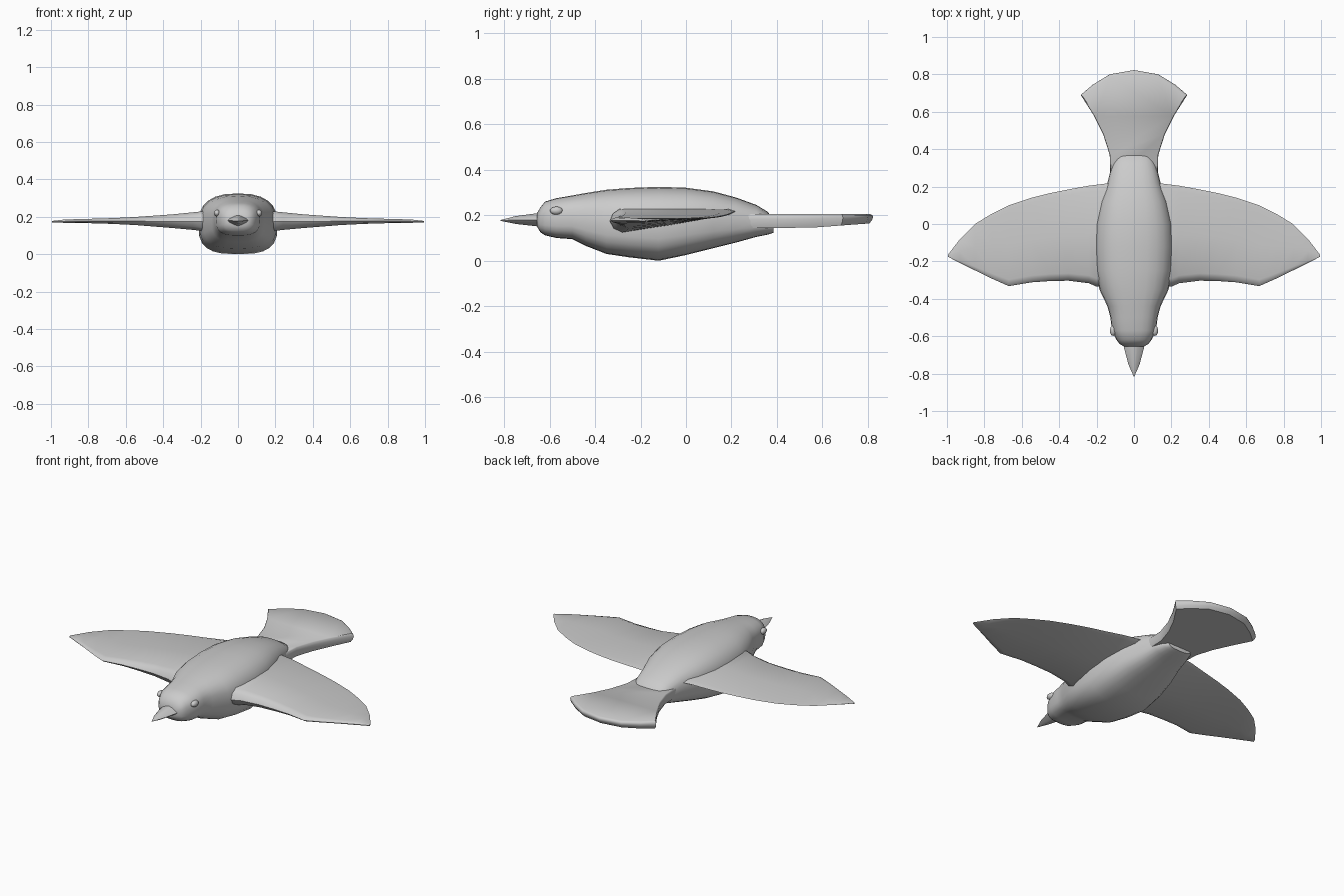
import bpy, bmesh, math
from mathutils import Vector

if "Cube" in bpy.data.objects:
    bpy.data.objects.remove(bpy.data.objects["Cube"])


def loft(name, rings, angle=40):
    """Skin a list of equal-length closed point rings and cap both ends."""
    bm = bmesh.new()
    rows = [[bm.verts.new(p) for p in r] for r in rings]
    n = len(rows[0])
    for a, b in zip(rows, rows[1:]):
        for i in range(n):
            j = (i + 1) % n
            bm.faces.new((a[i], a[j], b[j], b[i]))
    bm.faces.new(rows[0][::-1])
    bm.faces.new(rows[-1])
    bmesh.ops.recalc_face_normals(bm, faces=bm.faces)
    me = bpy.data.meshes.new(name)
    bm.to_mesh(me)
    bm.free()
    ob = bpy.data.objects.new(name, me)
    bpy.context.collection.objects.link(ob)
    smooth(ob, angle)
    return ob


def smooth(ob, angle):
    bpy.ops.object.select_all(action='DESELECT')
    ob.select_set(True)
    bpy.context.view_layer.objects.active = ob
    bpy.ops.object.shade_smooth_by_angle(angle=math.radians(angle))


def mirror(ob):
    ob.modifiers.new("mirror", 'MIRROR')


def oval(y, hw, zb, zt, n_top, n_bot, sides):
    """Boxy oval cross-section in the xz plane."""
    zc, h = (zb + zt) / 2, (zt - zb) / 2
    pts = []
    for i in range(sides):
        a = 2 * math.pi * i / sides
        c, s = math.cos(a), math.sin(a)
        e = 2 / (n_top if s >= 0 else n_bot)
        pts.append((hw * math.copysign(abs(c) ** e, c), y,
                    zc + h * math.copysign(abs(s) ** e, s)))
    return pts


# Body and head: y, half width, bottom, top
body = [(-.655, .055, .15, .21), (-.64, .078, .125, .235), (-.62, .093, .112, .26),
        (-.57, .118, .10, .275), (-.50, .126, .095, .287), (-.44, .142, .065, .298),
        (-.35, .185, .03, .312), (-.25, .205, .015, .32), (-.12, .212, 0, .325),
        (0, .205, .025, .321), (.12, .178, .055, .305), (.22, .142, .08, .278),
        (.31, .12, .105, .245), (.36, .10, .115, .215), (.385, .075, .123, .18)]
loft("body", [oval(*s, 2.5, 3, 24) for s in body])

# Beak: diamond section tapering to a point
beak = [(-.63, .058, .148, .212), (-.66, .054, .152, .208), (-.75, .03, .162, .196),
        (-.815, .002, .175, .179)]
loft("beak", [oval(*s, 1.3, 1.3, 12) for s in beak])

# Eyes
bpy.ops.mesh.primitive_uv_sphere_add(segments=16, ring_count=10, radius=1)
eye = bpy.context.object
eye.name = "eyes"
for v in eye.data.vertices:
    v.co = Vector((.112 + v.co.x * .017, -.57 + v.co.y * .028, .22 + v.co.z * .018))
smooth(eye, 60)
mirror(eye)

# Wings: x, leading y, trailing y, bottom, top
wing = [(.08, -.33, .225, .115, .232), (.2, -.335, .21, .125, .228),
        (.24, -.317, .205, .13, .224), (.35, -.303, .185, .14, .213),
        (.45, -.305, .165, .148, .206), (.55, -.312, .14, .156, .199),
        (.67, -.332, .10, .162, .193), (.76, -.292, .055, .165, .19),
        (.85, -.248, 0, .167, .188), (.93, -.209, -.08, .168, .185),
        (.995, -.175, -.165, .17, .178)]
foil = [(0, .48), (.025, .8), (.08, 1), (.5, 1), (.94, .98), (1, .88),
        (.95, .74), (.5, .32), (.1, 0), (.03, .18)]
mirror(loft("wings", [[(x, a + (b - a) * t, zb + (zt - zb) * f) for t, f in foil]
                      for x, a, b, zb, zt in wing]))

# Tail: fan outline with a rounded rim
half = [(.125, .22), (.13, .37), (.165, .48), (.215, .58), (.285, .69),
        (.22, .745), (.13, .80), (0, .823)]
outline = half + [(-x, y) for x, y in half[-2::-1]]


def tail_ring(inset, z, dip):
    return [(x * (1 - inset), .5 + (y - .5) * (1 - inset),
             z + dip * max(0, y - .55)) for x, y in outline]


loft("tail", [tail_ring(.05, .145, .07), tail_ring(.015, .16, .07),
              tail_ring(0, .183, .03), tail_ring(.01, .2, 0), tail_ring(.04, .205, 0)], 50)
